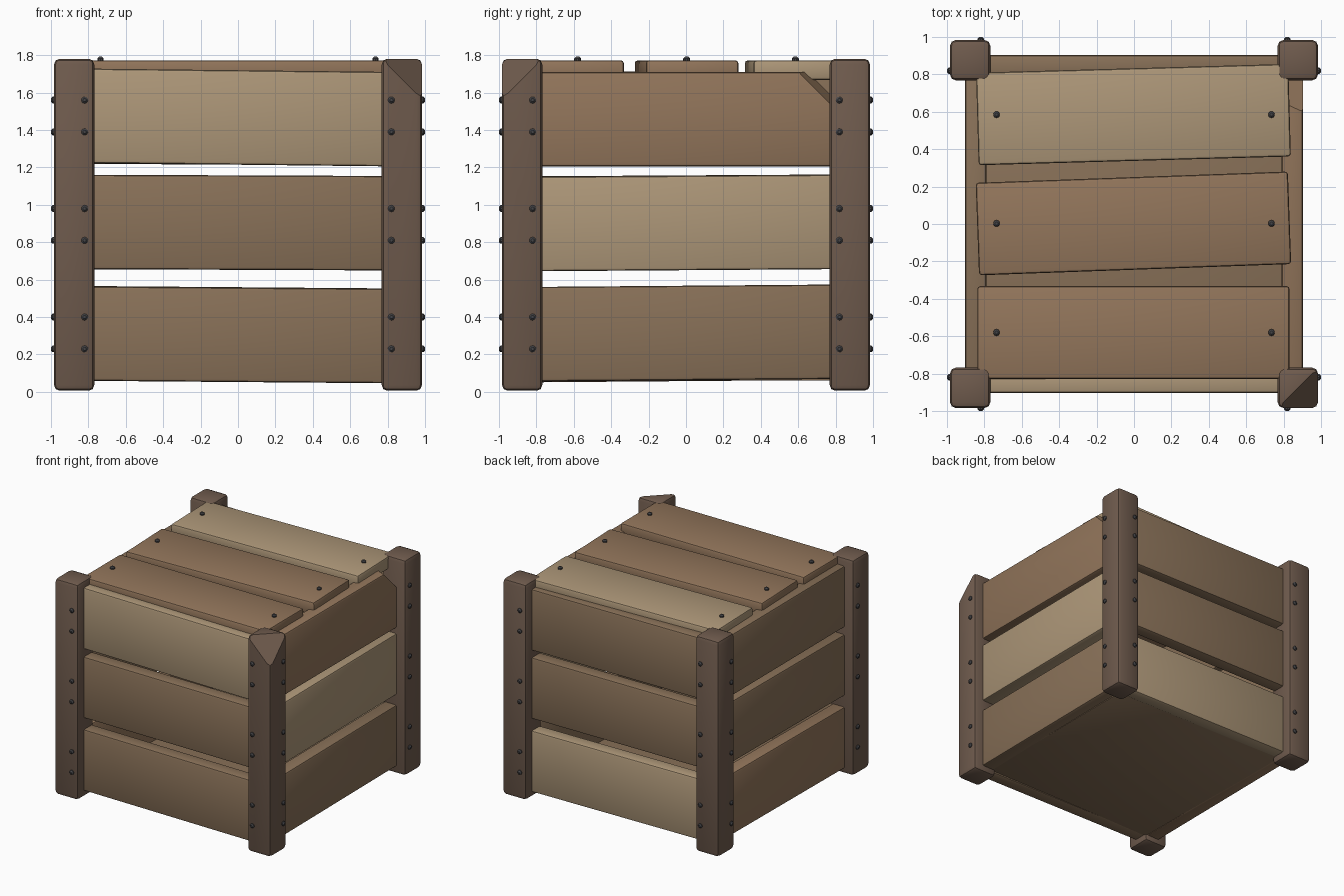
import bpy, bmesh, math
from mathutils import Matrix, Vector

if "Cube" in bpy.data.objects:
    bpy.data.objects.remove(bpy.data.objects["Cube"])


def material(name, rgb):
    m = bpy.data.materials.new(name)
    m.diffuse_color = (*rgb, 1)
    m.use_nodes = True
    m.node_tree.nodes["Principled BSDF"].inputs["Base Color"].default_value = m.diffuse_color
    return m


BROWN = material("brown_wood", (0.25, 0.165, 0.098))
WARM = material("warm_wood", (0.29, 0.18, 0.105))
PALE = material("pale_wood", (0.42, 0.31, 0.19))
POST = material("post_wood", (0.16, 0.105, 0.075))
IRON = material("dark_iron", (0.06, 0.06, 0.065))


def finish(bm, name, mat):
    me = bpy.data.meshes.new(name)
    bmesh.ops.recalc_face_normals(bm, faces=bm.faces)
    bm.to_mesh(me)
    bm.free()
    ob = bpy.data.objects.new(name, me)
    bpy.context.collection.objects.link(ob)
    me.materials.append(mat)
    bpy.context.view_layer.objects.active = ob
    ob.select_set(True)
    bpy.ops.object.shade_smooth_by_angle(angle=math.radians(35))
    ob.select_set(False)
    return ob


def board(name, size, matrix, mat, bevel=0.016, cut=None):
    """Bevelled timber; cut = (point, normal) knocks a corner off."""
    bm = bmesh.new()
    bmesh.ops.create_cube(bm, size=1, matrix=Matrix.Diagonal((*size, 1)))
    bmesh.ops.bevel(bm, geom=bm.edges[:], offset=bevel, segments=2,
                    profile=0.5, affect='EDGES')
    bm.transform(matrix)
    if cut:
        res = bmesh.ops.bisect_plane(bm, geom=bm.verts[:] + bm.edges[:] + bm.faces[:],
                                     plane_co=cut[0], plane_no=Vector(cut[1]).normalized(),
                                     clear_outer=True)
        edges = [e for e in res['geom_cut'] if isinstance(e, bmesh.types.BMEdge)]
        bmesh.ops.holes_fill(bm, edges=edges, sides=0)
    return finish(bm, name, mat)


# Corner posts, the front right one with a broken top corner
for sx, xn in ((-1, "left"), (1, "right")):
    for sy, yn in ((-1, "front"), (1, "back")):
        broken = (sx, sy) == (1, -1)
        board(f"{yn}_{xn}_post", (0.215, 0.215, 1.775),
              Matrix.Translation((sx * 0.876, sy * 0.876, 0.8935)), POST, 0.03,
              ((0.77, -0.983, 1.78), (1, -1, 1)) if broken else None)

# Wall planks: three per side as (centre height, tilt, material)
walls = {
    "front": (0, [(0.305, -0.008, BROWN), (0.905, -0.004, BROWN), (1.467, -0.011, PALE)]),
    "right": (90, [(0.315, 0.008, BROWN), (0.903, 0.007, PALE), (1.458, 0.0, WARM)]),
    "back": (180, [(0.307, 0.008, PALE), (0.905, 0.004, BROWN), (1.467, 0.006, BROWN)]),
    "left": (270, [(0.31, -0.008, WARM), (0.905, -0.006, BROWN), (1.46, 0.004, BROWN)]),
}
for side, (turn, planks) in walls.items():
    for (z, tilt, mat), level in zip(planks, ("lower", "middle", "upper")):
        mtx = (Matrix.Rotation(math.radians(turn), 4, 'Z')
               @ Matrix.Translation((0, -0.846, z))
               @ Matrix.Rotation(-tilt, 4, 'Y'))
        chipped = side == "right" and level == "upper"
        board(f"{side}_{level}_plank", (1.68, 0.115, 0.505), mtx, mat,
              cut=((0.905, 0.6, 1.71), (0.45, 1, 1)) if chipped else None)

# Lid planks
for y, turn, mat, name in ((-0.58, 0, WARM, "front"), (0.003, 0.036, WARM, "middle"),
                           (0.585, 0.028, PALE, "back")):
    board(f"lid_{name}_plank", (1.67, 0.495, 0.105),
          Matrix.Translation((-0.003, y, 1.72)) @ Matrix.Rotation(turn, 4, 'Z'), mat)

# Floor panel
board("floor", (1.62, 1.62, 0.05), Matrix.Translation((0, 0, 0.085)), BROWN, 0.005)


# Bolts
def bolt(bm, matrix):
    for r1, r2, z, h in ((0.018, 0.018, 0, 0.016), (0.018, 0.009, 0.0125, 0.009)):
        bmesh.ops.create_cone(bm, cap_ends=True, segments=10, radius1=r1, radius2=r2,
                              depth=h, matrix=matrix @ Matrix.Translation((0, 0, z)))


bm = bmesh.new()
for x in (-0.735, 0.735):
    for y in (-0.58, 0.003, 0.585):
        bolt(bm, Matrix.Translation((x, y, 1.775)))
finish(bm, "lid_bolts", IRON)

bm = bmesh.new()
for quarter in range(4):
    for x in (-0.82, 0.82):
        for z in (0.23, 0.40, 0.81, 0.98, 1.39, 1.56):
            bolt(bm, Matrix.Rotation(quarter * math.pi / 2, 4, 'Z')
                 @ Matrix.Translation((x, -0.983, z))
                 @ Matrix.Rotation(math.pi / 2, 4, 'X'))
finish(bm, "post_bolts", IRON)
